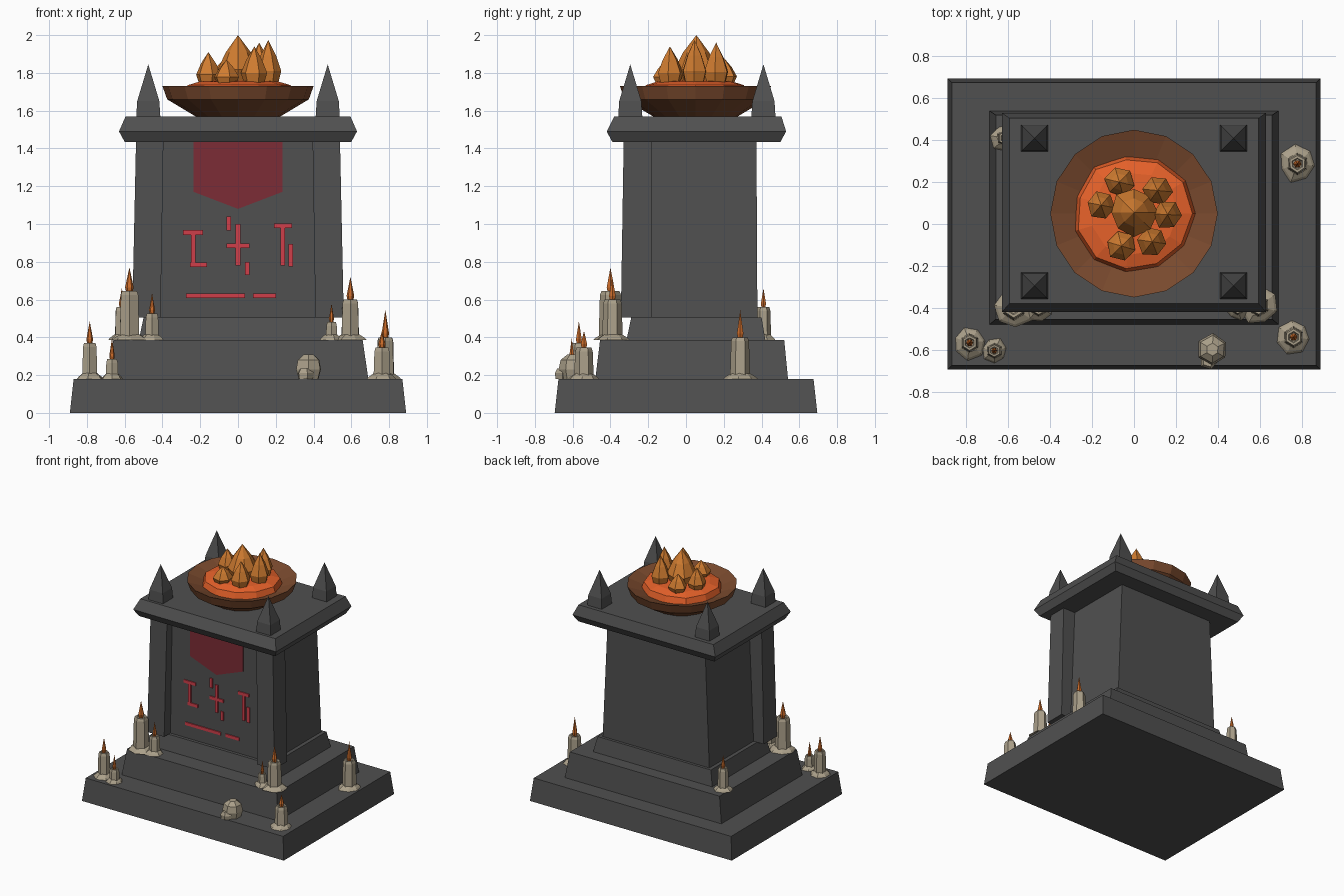
import bpy, bmesh, math, random
from mathutils import Vector

random.seed(4)
if "Cube" in bpy.data.objects:
    bpy.data.objects.remove(bpy.data.objects["Cube"])


def material(name, code):
    """Flat material from an sRGB hex code, stored as linear values."""
    rgb = [int(code[i:i + 2], 16) / 255 for i in (0, 2, 4)]
    col = [c / 12.92 if c < 0.04 else ((c + 0.055) / 1.055) ** 2.4 for c in rgb] + [1]
    m = bpy.data.materials.new(name)
    m.use_nodes = True
    m.diffuse_color = col
    m.node_tree.nodes["Principled BSDF"].inputs["Base Color"].default_value = col
    return m


STONE = material("dark stone", "505050")
BRONZE = material("brown bronze", "7A4A2E")
COAL = material("glowing coal", "E8622A")
FIRE = material("orange fire", "D07C30")
CANDLE_FIRE = material("candle flame", "CC6C2A")
WAX = material("old wax", "ABA08A")
CLOTH = material("dark red cloth", "7C2C36")
RUNE = material("bright red paint", "D03E4A")


def loft(name, rings, mat):
    """Skin a stack of equal-length point rings and cap both ends."""
    bm = bmesh.new()
    rows = [[bm.verts.new(p) for p in ring] for ring in rings]
    for a, b in zip(rows, rows[1:]):
        for i in range(len(a)):
            j = (i + 1) % len(a)
            bm.faces.new((a[i], a[j], b[j], b[i]))
    bm.faces.new(rows[0])
    bm.faces.new(rows[-1])
    bmesh.ops.remove_doubles(bm, verts=bm.verts, dist=0.0004)
    bmesh.ops.recalc_face_normals(bm, faces=bm.faces)
    mesh = bpy.data.meshes.new(name)
    bm.to_mesh(mesh)
    bm.free()
    mesh.materials.append(mat)
    ob = bpy.data.objects.new(name, mesh)
    bpy.context.collection.objects.link(ob)
    return ob


def rect(x0, x1, y0, y1, z):
    return [(x0, y0, z), (x1, y0, z), (x1, y1, z), (x0, y1, z)]


def block(name, levels):
    """Stone block symmetric in x; levels are (half width, front, back, height)."""
    return loft(name, [rect(-w, w, f, b, z) for w, f, b, z in levels], STONE)


def turned(name, x, y, profile, sides, mat, wobble=0.0, spin=0.0):
    """Faceted turned shape from (radius, height) pairs."""
    jitter = [1 + random.uniform(-wobble, wobble) for _ in range(sides)]
    rings = []
    for r, z in profile:
        ring = []
        for i in range(sides):
            a = spin + math.tau * i / sides
            ring.append((x + r * jitter[i] * math.cos(a), y + r * jitter[i] * math.sin(a), z))
        rings.append(ring)
    return loft(name, rings, mat)


def plate(name, outline, y, thick, mat):
    """Thin upright plate with an outline in x and z."""
    return loft(name, [[(x, y, z) for x, z in outline],
                       [(x, y - thick, z) for x, z in outline]], mat)


# Stepped plinth and shaft
block("base_step", [(.89, -.695, .695, 0), (.87, -.675, .675, .18)])
block("middle_step", [(.69, -.48, .54, .18), (.66, -.455, .52, .385)])
block("upper_step", [(.525, -.315, .42, .385), (.50, -.29, .40, .505)])
block("shaft", [(.47, -.265, .378, .505), (.43, -.265, .373, 1.436)])

# Capstone with bevelled edge
block("capstone", [(.60, -.39, .50, 1.435), (.63, -.42, .53, 1.49), (.595, -.38, .505, 1.57)])

# Front pilasters and corner finials
for s, side in ((1, "left"), (-1, "right")):
    loft(side + "_pilaster", [rect(s * .41, s * .56, -.345, -.18, .505),
                              rect(s * .395, s * .54, -.33, -.18, 1.436)], STONE)
    for y, end in ((-.295, "front"), (.41, "back")):
        turned(f"{end}_{side}_finial", s * .475, y,
               [(.09, 1.57), (.083, 1.65), (0, 1.845)], 4, STONE, spin=math.pi / 4)

# Hanging banner
plate("banner", [(-.235, 1.436), (.235, 1.436), (.235, 1.17), (0, 1.08), (-.235, 1.17)],
      -.264, .008, CLOTH)

# Painted marks: horizontal bars (x0, x1, z) and vertical bars (x, z0, z1)
H = .012
bars = [(-.29, -.185, .955), (-.255, -.165, .785), (-.06, .06, .885),
        (.19, .285, .99), (-.275, .037, .62), (.08, .2, .62)]
stems = [(-.238, .79, .955), (0, .78, 1), (-.048, .965, 1.04),
         (.048, .73, .8), (.238, .78, .99), (.28, .775, .895)]
for x0, x1, z in bars:
    plate("rune_bar", [(x0, z - H), (x1, z - H), (x1, z + H), (x0, z + H)], -.264, .009, RUNE)
for x, z0, z1 in stems:
    plate("rune_stem", [(x - H, z0), (x + H, z0), (x + H, z1), (x - H, z1)], -.264, .0095, RUNE)

# Fire bowl, coals and flames
CY = .05
turned("fire_bowl", 0, CY, [(.225, 1.57), (.375, 1.66), (.40, 1.73), (.27, 1.685)], 16, BRONZE)
turned("coal_bed", 0, CY, [(.285, 1.675), (.265, 1.735), (.20, 1.755), (0, 1.765)], 11, COAL, .06)
flames = [(0, .055, .115, 2.0), (.16, .045, .07, 1.975), (.112, .16, .072, 1.96),
          (.087, -.085, .072, 1.94), (-.157, .09, .07, 1.91), (-.07, .2, .07, 1.88),
          (-.06, -.105, .07, 1.87)]
for i, (x, y, r, top) in enumerate(flames):
    low = 1.74
    h = top - low
    turned("bowl_flame", x, y,
           [(r * .75, low), (r, low + h * .3), (r * .6, low + h * .65), (0, top)],
           6 if i else 8, FIRE, .07, i)

# Candles: x, y, foot, wax top, flame tip, radius
candles = [(-.785, -.567, .18, .37, .485, .042), (-.667, -.605, .18, .285, .395, .034),
           (-.575, -.40, .385, .645, .77, .054), (-.455, -.40, .385, .525, .635, .037),
           (.495, -.40, .385, .48, .58, .031), (.595, -.39, .385, .60, .72, .048),
           (-.615, .41, .385, .56, .66, .037), (.78, .287, .18, .40, .545, .047),
           (.762, -.54, .18, .345, .435, .045)]
for x, y, foot, top, tip, r in candles:
    turned("wax_puddle", x, y, [(r * 1.85, foot), (r * 1.6, foot + .012), (r, foot + .03)],
           7, WAX, .12, x)
    turned("candle", x, y, [(r * 1.12, foot), (r, top - .02), (r * .85, top),
                            (r * .6, top), (r * .5, top - .008)], 6, WAX, .04, math.pi / 6)
    f = r * .42
    turned("candle_flame", x, y, [(f * .7, top - .01), (f, top + .02), (0, tip)], 6, CANDLE_FIRE)

# Burnt-out stub with a broken piece of wax
turned("candle_stub", .375, -.60, [(.06, .18), (.075, .23), (.065, .28), (.03, .308)],
       6, WAX, .08, .5)
turned("wax_chunk", .355, -.655, [(.04, .18), (.045, .21), (.03, .235)], 5, WAX, .1)
